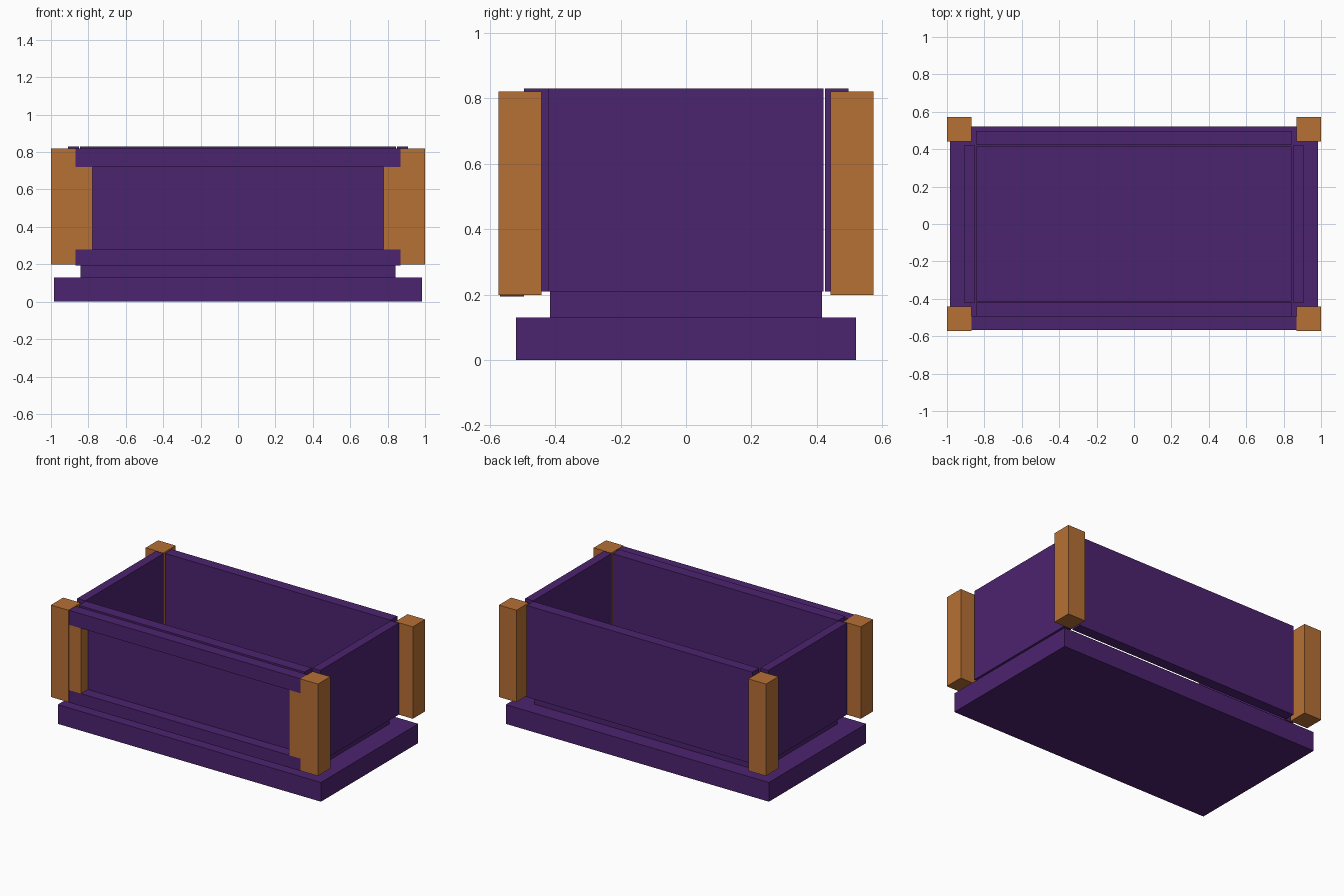
import bpy

cube = bpy.data.objects.get("Cube")
if cube:
    bpy.data.objects.remove(cube, do_unlink=True)


def material(name, rgb):
    mat = bpy.data.materials.new(name)
    mat.use_nodes = True
    mat.diffuse_color = (*rgb, 1)
    mat.node_tree.nodes["Principled BSDF"].inputs["Base Color"].default_value = (*rgb, 1)
    return mat


purple = material("deep purple", (0.073, 0.017, 0.162))
orange = material("orange wood", (0.468, 0.16, 0.035))


def box(name, x, y, z, mat):
    """Box from (low, high) ranges on each axis."""
    ranges = (x, y, z)
    bpy.ops.mesh.primitive_cube_add(size=1, location=[(a + b) / 2 for a, b in ranges])
    obj = bpy.context.object
    obj.name = name
    obj.scale = [b - a for a, b in ranges]
    bpy.ops.object.transform_apply(location=False, rotation=False, scale=True)
    obj.data.materials.append(mat)
    return obj


def flip(span, side):
    return tuple(sorted(side * v for v in span))


# Stepped base
box("base_slab", (-0.985, 0.985), (-0.52, 0.52), (0, 0.13), purple)
box("plinth", (-0.842, 0.842), (-0.415, 0.415), (0.13, 0.21), purple)

# Open box walls
wall_z = (0.21, 0.83)
box("front_wall", (-0.845, 0.845), (-0.495, -0.42), wall_z, purple)
box("back_wall", (-0.845, 0.845), (0.425, 0.497), wall_z, purple)

# Front frame rails
for name, z in (("top_rail", (0.72, 0.818)), ("bottom_rail", (0.194, 0.278))):
    box(name, (-0.868, 0.868), (-0.568, -0.495), z, purple)

# Side walls, front stiles and corner posts
for label, side in (("left", 1), ("right", -1)):
    box(label + "_wall", flip((0.85, 0.91), side), (-0.42, 0.42), wall_z, purple)
    box(label + "_stile", flip((0.778, 0.868), side), (-0.568, -0.495), (0.278, 0.72), orange)
    for end, depth in (("front", -1), ("back", 1)):
        box(f"{end}_{label}_post", flip((0.868, 1), side),
            flip((0.441, 0.573), depth), (0.198, 0.82), orange)
